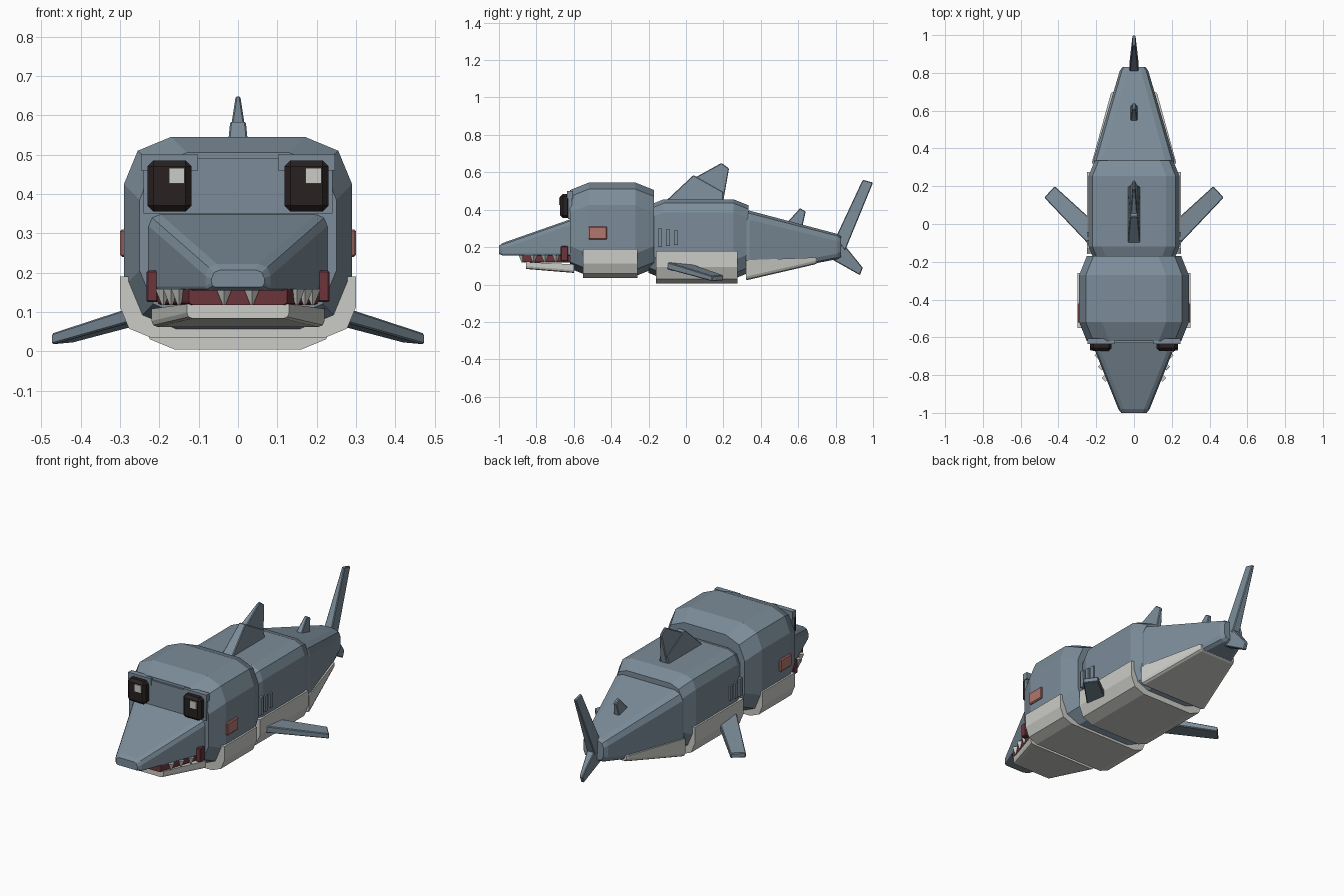
import bpy, bmesh
from math import sin, cos, pi
from mathutils import Vector

cube = bpy.data.objects.get("Cube")
if cube:
    bpy.data.objects.remove(cube, do_unlink=True)


def material(name, red, green, blue):
    color = (red, green, blue, 1)
    mat = bpy.data.materials.new(name)
    mat.use_nodes = True
    mat.diffuse_color = color
    mat.node_tree.nodes["Principled BSDF"].inputs["Base Color"].default_value = color
    return mat


slate_blue = material("slate_blue", .2, .265, .32)
belly_white = material("belly_white", .6, .6, .57)
gum_red = material("gum_red", .15, .035, .045)
cheek_pink = material("cheek_pink", .45, .18, .16)
eye_dark = material("eye_dark", .022, .015, .015)


def finish(name, bm, mat, chamfer=0):
    """Turn a bmesh into a named object with one material."""
    bmesh.ops.remove_doubles(bm, verts=bm.verts, dist=.0005)
    bmesh.ops.recalc_face_normals(bm, faces=bm.faces)
    mesh = bpy.data.meshes.new(name)
    bm.to_mesh(mesh)
    bm.free()
    mesh.materials.append(mat)
    obj = bpy.data.objects.new(name, mesh)
    bpy.context.collection.objects.link(obj)
    if chamfer:
        modifier = obj.modifiers.new("chamfer", "BEVEL")
        modifier.width = chamfer
        modifier.segments = 1


def bridge(rings):
    """Join closed rings of points into a capped solid."""
    bm = bmesh.new()
    loops = [[bm.verts.new(point) for point in ring] for ring in rings]
    count = len(loops[0])
    for near, far in zip(loops, loops[1:]):
        for i in range(count):
            j = (i + 1) % count
            bm.faces.new((near[i], near[j], far[j], far[i]))
    bm.faces.new(loops[0])
    bm.faces.new(loops[-1])
    return bm


def section(station, lower_round, upper_round):
    """Rectangle across the body whose corners are two-step arcs."""
    y, half, low, high = station
    points = []
    for quadrant in range(4):
        upper = quadrant < 2
        radius = min(upper_round if upper else lower_round, half / 2, (high - low) / 2)
        x = (half - radius) * (1 if quadrant in (0, 3) else -1)
        z = high - radius if upper else low + radius
        for step in range(3):
            angle = pi / 2 * quadrant + pi / 4 * step
            points.append((x + radius * cos(angle), y, z + radius * sin(angle)))
    return points


def hull(name, front, back, mat, lower_round, upper_round, ease):
    """Solid between two stations (y, half width, low, high) with eased ends."""
    front, back = Vector(front), Vector(back)
    inset = Vector((0, -1, 1, -1)) * ease * .4
    share = ease / (back[0] - front[0])
    stations = [front + inset, front.lerp(back, share),
                back.lerp(front, share), back + inset]
    rings = [section(station, lower_round, upper_round) for station in stations]
    finish(name, bridge(rings), mat)


def blade(name, place, root, tip, root_half, tip_half):
    """Tapered fin; place maps an outline point and an offset into space."""
    rings = []
    for sign in (-1, 1):
        rings.append([place(u, v, sign * root_half) for u, v in root] +
                     [place(u, v, sign * tip_half) for u, v in tip])
    finish(name, bridge(rings), slate_blue, .004)


def box(name, center, size, mat, chamfer=0):
    bm = bmesh.new()
    bmesh.ops.create_cube(bm, size=1)
    for vert in bm.verts:
        vert.co = Vector(center) + vert.co * Vector(size)
    finish(name, bm, mat, chamfer)


def tooth(name, x, y):
    bm = bmesh.new()
    bmesh.ops.create_cone(bm, cap_ends=True, segments=4, radius1=.004,
                          radius2=.02, depth=.04)
    bmesh.ops.translate(bm, verts=bm.verts, vec=(x, y, .138))
    finish(name, bm, belly_white)


# Head, body and tail
hull("head", (-.62, .29, .045, .545), (-.17, .29, .045, .545), slate_blue, .12, .12, .1)
hull("body", (-.2, .24, .03, .455), (.335, .24, .03, .455), slate_blue, .1, .07, .08)
hull("tail", (.32, .22, .04, .4), (.83, .07, .14, .265), slate_blue, .03, .05, .02)

# Belly plates
hull("head_belly", (-.55, .3, .035, .19), (-.26, .3, .035, .19), belly_white, .1, 0, 0)
hull("body_belly", (-.16, .25, .005, .18), (.275, .25, .005, .18), belly_white, .1, 0, 0)
hull("tail_belly", (.32, .225, .022, .13), (.7, .12, .11, .145), belly_white, .02, 0, .01)

# Snout, gums and lower jaw
hull("snout", (-1, .075, .155, .215), (-.6, .235, .155, .355), slate_blue, .01, .03, .02)
hull("gums", (-.87, .125, .118, .165), (-.62, .205, .118, .165), gum_red, .01, 0, 0)
hull("lower_jaw", (-.855, .13, .083, .12), (-.6, .22, .062, .108), belly_white, .015, 0, 0)

# Plate behind the eyes
box("face_plate", (0, -.62, .42), (.48, .02, .14), slate_blue)

# Details repeated on both sides
for side, label in ((1, "left"), (-1, "right")):
    eye_x = side * .174
    box(label + "_eye", (eye_x, -.645, .42), (.112, .055, .13), eye_dark, .015)
    box(label + "_eye_glint", (eye_x + .018, -.674, .446), (.04, .008, .04), belly_white)
    box(label + "_brow", (eye_x, -.62, .48), (.144, .03, .04), slate_blue)
    box(label + "_cheek", (side * .29, -.472, .275), (.02, .1, .07), cheek_pink, .005)
    box(label + "_mouth_corner", (side * .218, -.65, .165), (.03, .04, .08), gum_red, .004)
    for i in range(3):
        box(f"{label}_gill_{i}", (side * .24, -.14 + i * .043, .25),
            (.02, .022, .1 - i * .01), slate_blue)
    for i in range(4):
        tooth(f"{label}_tooth_{i}", side * (.13 + i * .02 if i else .035), -.875 + i * .06)
    blade(label + "_pectoral_fin",
          lambda u, v, offset: (side * u, v, .14 - .2 * u - .1 * v + offset),
          [(.2, 0), (.2, -.15)], [(.475, .14), (.42, .2)], .02, .014)


# Fins along the centre line
def upright(u, v, offset):
    return (offset, u, v)


blade("dorsal_fin_base", upright, [(.2, .44), (-.115, .44)],
      [(.04, .585), (.2, .495)], .034, .02)
blade("dorsal_fin_tip", upright, [(.2, .45), (0, .545)],
      [(.19, .65), (.23, .62)], .022, .006)
blade("small_dorsal_fin", upright, [(.62, .3), (.53, .32)],
      [(.61, .408), (.64, .39)], .02, .009)
blade("tail_fin_upper", upright, [(.85, .18), (.8, .25)],
      [(.945, .56), (1, .545)], .025, .008)
blade("tail_fin_lower", upright, [(.84, .22), (.77, .14)],
      [(.93, .05), (.945, .09)], .025, .009)
